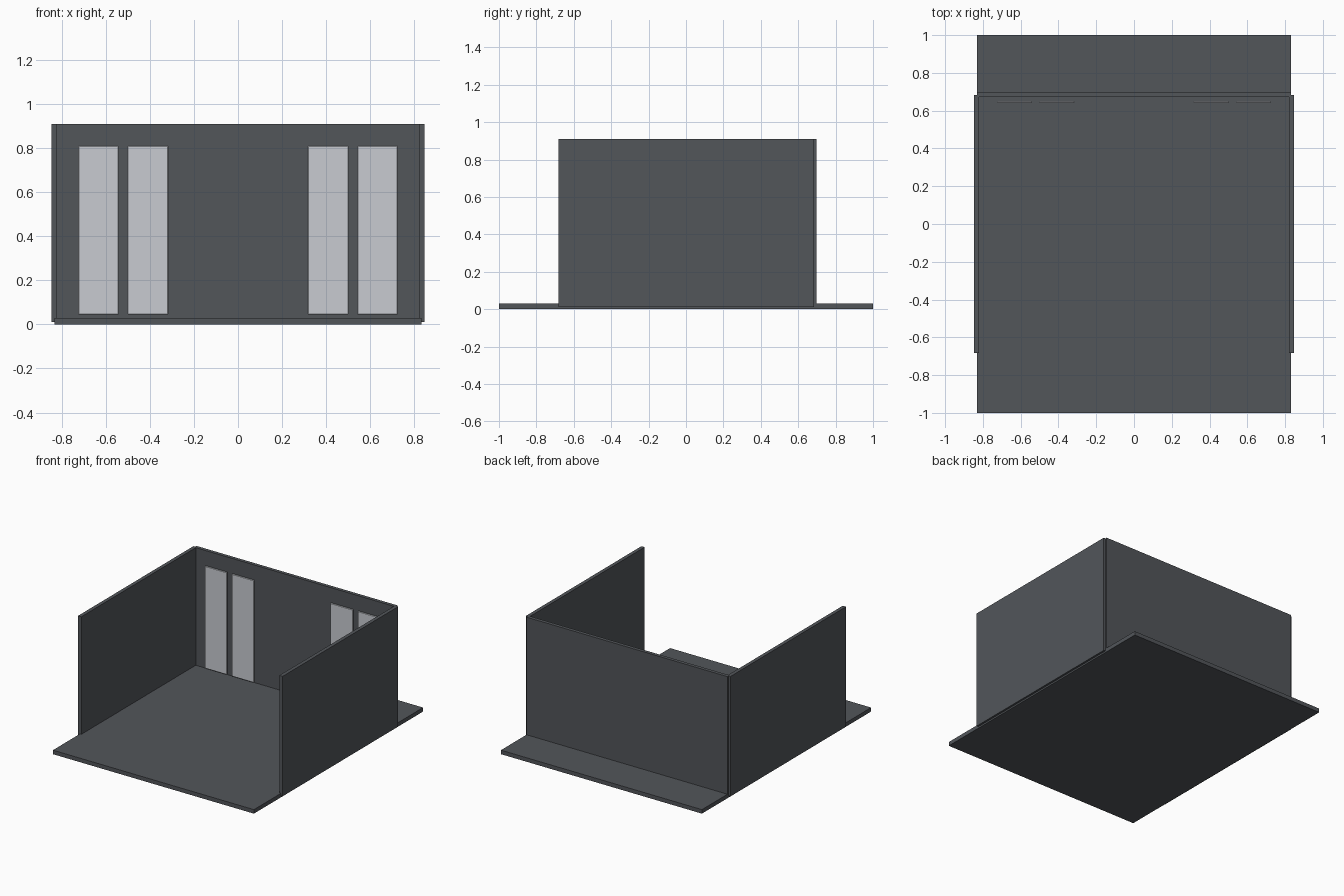
import bpy
import bmesh

if "Cube" in bpy.data.objects:
    bpy.data.objects.remove(bpy.data.objects["Cube"])


def material(name, color):
    m = bpy.data.materials.new(name)
    m.diffuse_color = (*color, 1.0)
    m.use_nodes = True
    m.node_tree.nodes["Principled BSDF"].inputs["Base Color"].default_value = m.diffuse_color
    return m


DARK = material("slate_grey", (0.085, 0.092, 0.102))
PALE = material("pale_grey", (0.58, 0.60, 0.64))


def box(name, x, y, z, mat, bevel=0.0):
    """Axis-aligned box from (min, max) pairs."""
    bm = bmesh.new()
    bmesh.ops.create_cube(bm, size=1.0)
    for v in bm.verts:
        v.co = [r[0] + (c + 0.5) * (r[1] - r[0]) for r, c in zip((x, y, z), v.co)]
    mesh = bpy.data.meshes.new(name)
    bm.to_mesh(mesh)
    bm.free()
    mesh.materials.append(mat)
    ob = bpy.data.objects.new(name, mesh)
    bpy.context.collection.objects.link(ob)
    if bevel:
        mod = ob.modifiers.new("bevel", 'BEVEL')
        mod.width = bevel
        mod.segments = 1
    return ob


# Floor slab and back wall
box("floor", (-0.832, 0.832), (-1.0, 1.0), (0.0, 0.03), DARK)
box("back_wall", (-0.832, 0.832), (0.672, 0.698), (0.012, 0.91), DARK)

# Side walls and paired window panels, mirrored left and right
for side, s in (("left", -1), ("right", 1)):
    box(f"{side}_wall", sorted((s * 0.82, s * 0.847)), (-0.682, 0.684), (0.012, 0.91), DARK)
    for part, a, b in (("inner", 0.315, 0.502), ("outer", 0.541, 0.725)):
        box(f"{side}_{part}_window", sorted((s * a, s * b)), (0.640, 0.651),
            (0.044, 0.812), PALE, 0.004)
